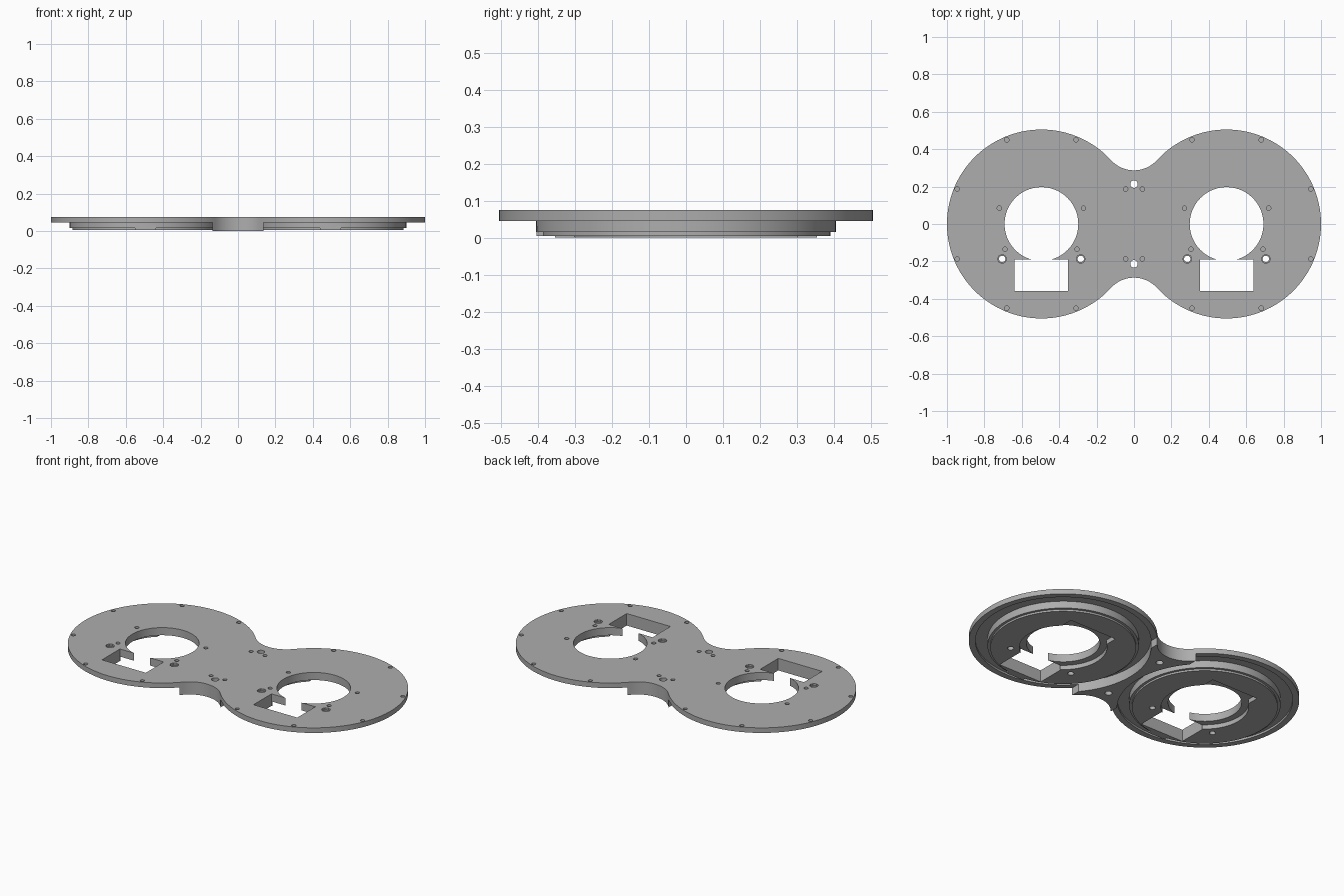
import bpy, bmesh
from math import sin, cos, pi, atan2, hypot

if "Cube" in bpy.data.objects:
    bpy.data.objects.remove(bpy.data.objects["Cube"], do_unlink=True)

CX, R = 0.495, 0.505           # disc centre offset and plate radius
NECK, FR = 0.287, 0.166        # neck half width and neck fillet radius
TOP, UNDER = 0.075, 0.045      # plate top and underside
SIDES = (-CX, CX)

grey = bpy.data.materials.new("mid_grey")
grey.use_nodes = True
tone = (0.42, 0.42, 0.42, 1)
grey.diffuse_color = tone
grey.node_tree.nodes["Principled BSDF"].inputs["Base Color"].default_value = tone


def make(name, prisms):
    """One object from (outline, z0, z1) prisms."""
    bm = bmesh.new()
    for pts, z0, z1 in prisms:
        low = [bm.verts.new((x, y, z0)) for x, y in pts]
        face = bm.faces.new(low)
        out = bmesh.ops.extrude_face_region(bm, geom=[face])
        for v in out["geom"]:
            if isinstance(v, bmesh.types.BMVert):
                v.co.z = z1
    bmesh.ops.recalc_face_normals(bm, faces=bm.faces)
    me = bpy.data.meshes.new(name)
    bm.to_mesh(me)
    bm.free()
    me.materials.append(grey)
    ob = bpy.data.objects.new(name, me)
    bpy.context.collection.objects.link(ob)
    return ob


def arc(x, y, r, a0, a1, n):
    return [(x + r * cos(a0 + (a1 - a0) * i / n), y + r * sin(a0 + (a1 - a0) * i / n))
            for i in range(n + 1)]


def circle(x, y, r, n=96):
    return arc(x, y, r, 0, 2 * pi, n)[:-1]


def box(x0, x1, y0, y1):
    return [(x0, y0), (x1, y0), (x1, y1), (x0, y1)]


def cut(ob, cutters, operation="DIFFERENCE"):
    bpy.context.view_layer.objects.active = ob
    for c in cutters:
        mod = ob.modifiers.new(c.name, "BOOLEAN")
        mod.operation = operation
        mod.solver = "EXACT"
        mod.object = c
        bpy.ops.object.modifier_apply(modifier=mod.name)


# Figure-eight outline with rounded neck
fy = NECK + FR
t = atan2(fy, CX)
outline = (arc(CX, 0, R, -pi + t, pi - t, 110)[:-1]
           + arc(0, fy, FR, -t, -pi + t, 24)[:-1]
           + arc(-CX, 0, R, t, 2 * pi - t, 110)[:-1]
           + arc(0, -fy, FR, pi - t, t, 24)[:-1])

# Cutters
bores = make("bore_cutter", [(circle(x, 0, 0.197), -0.1, 0.2) for x in SIDES])
windows = make("window_cutter",
               [(box(x - 0.143, x + 0.143, -0.358, -0.19), -0.1, 0.2) for x in SIDES])
grooves = [make("groove_cutter", [(circle(x, 0, 0.47), -0.1, 0.057)]) for x in SIDES]
counterbores = make("counterbore_cutter", [(circle(x, 0, 0.235), -0.1, 0.03) for x in SIDES])
pockets = make("pocket_cutter",
               [(box(x - 0.155, x + 0.155, 0.14, 0.25), -0.1, 0.03) for x in SIDES])

through, sinks, blind = [], [], []
for s in (-1, 1):
    through.append((circle(0, 0.213 * s, 0.02, 24), -0.1, 0.2))
    for cx in SIDES:
        through.append((circle(cx + 0.21 * s, -0.187, 0.017, 24), -0.1, 0.2))
        sinks.append((circle(cx + 0.21 * s, -0.187, 0.024, 8), 0.064, 0.2))
        spots = [(0.185, 0.45), (0.185, -0.45), (0.45, 0.187), (0.45, -0.187), (0.225, 0.085)]
        for x, y in spots:
            blind.append((circle(cx + x * s, y, 0.012, 16), 0.064, 0.2))
    blind.append((circle(s * (CX + 0.195), -0.135, 0.012, 16), 0.064, 0.2))
    blind.append((circle(s * (CX - 0.19), -0.135, 0.012, 16), 0.064, 0.2))
bolts = make("bolt_cutter", through)
bolt_sinks = make("bolt_sink_cutter", sinks)
screws = make("screw_cutter", blind)

# Top plate with recessed ring channels underneath
plate = make("top_plate", [(outline, UNDER, TOP)])
cut(plate, grooves + [bores, windows, bolts, bolt_sinks, screws])

# Stepped discs below the plate
lower = make("lower_discs", [(circle(x, 0, 0.39), 0.004, 0.03) for x in SIDES])
upper = make("upper_steps", [(circle(x, 0, 0.405), 0.015, 0.06) for x in SIDES])
cut(lower, [upper], "UNION")
cut(lower, [bores, counterbores, windows, pockets, bolts])

# Bridge webs under the neck
bridge = make("neck_bridge", [(outline, 0.0, 0.06)])
middle = make("middle_cutter", [(box(-0.135, 0.135, -0.6, 0.6), -0.1, 0.2)])
cut(bridge, [middle], "INTERSECT")
sides = [make("side_cutter", [(circle(x, 0, 0.47), -0.1, 0.2)]) for x in SIDES]
cut(bridge, sides + [bolts])

# Flat tabs on the front of each disc
tabs = make("front_tabs", [(box(x - 0.057, x + 0.057, -0.404, -0.375), 0.004, 0.03) for x in SIDES])

# Remove helpers and smooth the round walls
keep = (plate, lower, bridge, tabs)
for ob in list(bpy.data.objects):
    if ob.name.split(".")[0].endswith("_cutter") or ob == upper:
        bpy.data.objects.remove(ob, do_unlink=True)
bpy.ops.object.select_all(action="DESELECT")
for ob in keep:
    ob.select_set(True)
bpy.context.view_layer.objects.active = plate
bpy.ops.object.shade_smooth_by_angle(angle=0.5)
